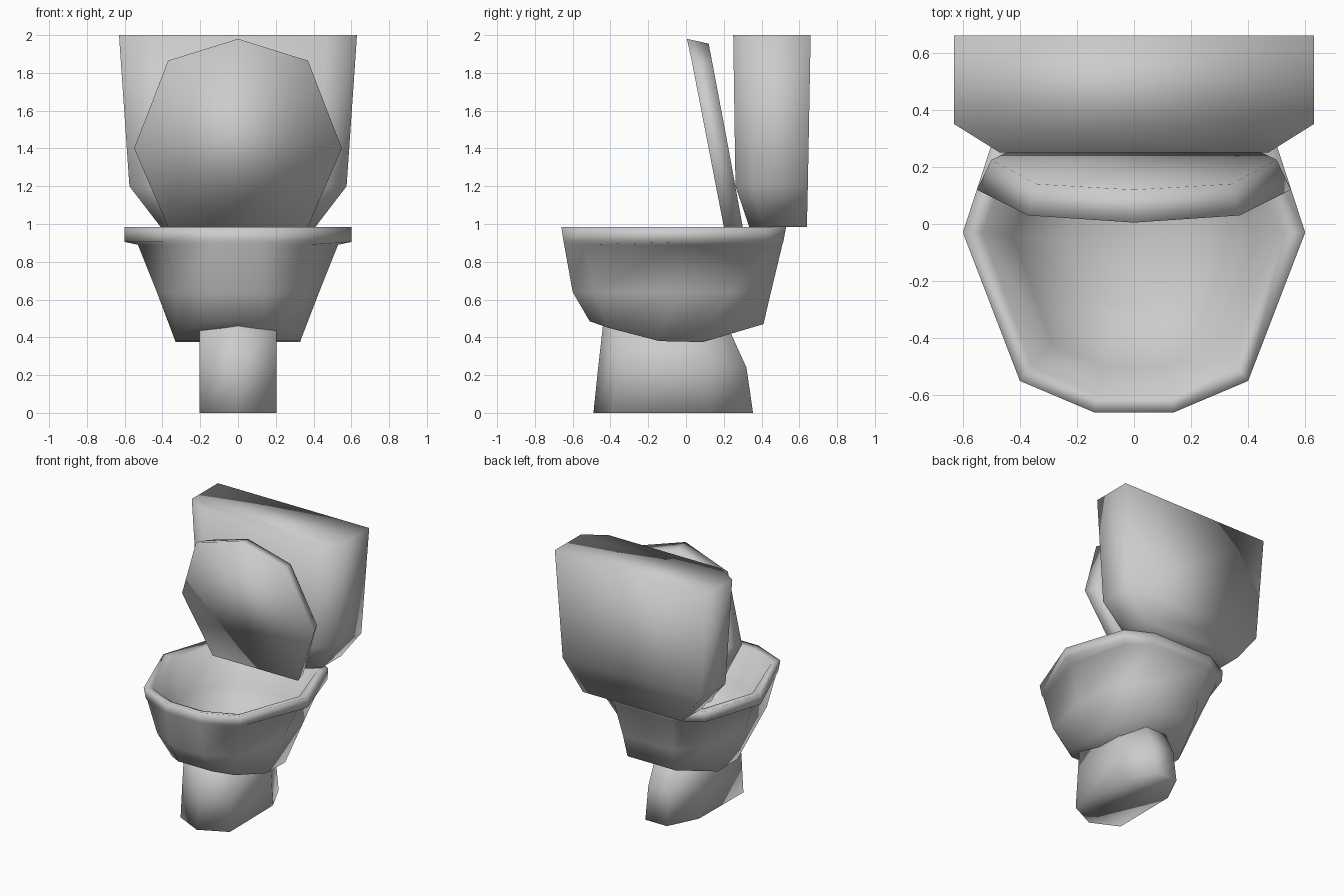
import bpy
import bmesh

cube = bpy.data.objects.get("Cube")
if cube:
    bpy.data.objects.remove(cube, do_unlink=True)

porcelain = bpy.data.materials.new("light_grey_porcelain")
porcelain.use_nodes = True
colour = (0.6, 0.6, 0.6, 1)
porcelain.diffuse_color = colour
porcelain.node_tree.nodes["Principled BSDF"].inputs["Base Color"].default_value = colour


def level(z, *points):
    """Half outline at one height."""
    return [(x, y, z) for x, y in points]


def loft(name, halves):
    """Mirror half outlines across x, join them in order and cap both ends."""
    bm = bmesh.new()
    rings = []
    for half in halves:
        full = half + [(-x, y, z) for x, y, z in reversed(half)]
        rings.append([bm.verts.new(p) for p in full])
    n = len(rings[0])
    for a, b in zip(rings, rings[1:]):
        for i in range(n):
            j = (i + 1) % n
            bm.faces.new((a[i], a[j], b[j], b[i]))
    # Caps are strips running from side to side
    for ring in (rings[0], rings[-1]):
        for i in range(n // 2 - 1):
            bm.faces.new((ring[i], ring[i + 1], ring[n - 2 - i], ring[n - 1 - i]))
    bmesh.ops.remove_doubles(bm, verts=bm.verts, dist=0.0005)
    bmesh.ops.recalc_face_normals(bm, faces=bm.faces)
    mesh = bpy.data.meshes.new(name)
    bm.to_mesh(mesh)
    bm.free()
    mesh.materials.append(porcelain)
    for face in mesh.polygons:
        face.use_smooth = True
    obj = bpy.data.objects.new(name, mesh)
    bpy.context.collection.objects.link(obj)
    return obj


# Pedestal foot
loft("pedestal", [
    level(0, (0, -.49), (.205, -.39), (.2, .13), (.09, .355)),
    level(.24, (0, -.465), (.205, -.37), (.2, .11), (.09, .32)),
    level(.46, (0, -.44), (.205, -.35), (.2, .05), (.09, .22)),
])

# Bowl: underside, outer wall, lip, then the basin inside
rim = [(.14, -.66), (.4, -.55), (.6, -.03), (.45, .43), (.25, .53)]
inner = [(.13, -.6), (.36, -.5), (.53, -.03), (.4, .36), (.22, .46)]
loft("bowl", [
    [(.14, -.51, .485), (.26, -.41, .45), (.33, -.14, .38),
     (.33, .09, .375), (.2, .41, .47)],
    level(.64, (.14, -.6), (.33, -.49), (.43, -.09), (.38, .24), (.21, .45)),
    level(.89, (.14, -.645), (.38, -.535), (.53, -.04), (.42, .4), (.24, .51)),
    level(.905, (.14, -.648), (.39, -.54), (.6, -.03), (.45, .42), (.25, .515)),
    level(.985, *rim),
    level(.97, *inner),
    level(.72, *[(x * .8, y * .8 - .02) for x, y in inner]),
    level(.56, *[(x * .45, y * .45 - .04) for x, y in inner]),
])

# Raised lid, leaning back, with a smaller rear face
lid_front = [(0, .005, 1.98), (.37, .03, 1.865), (.55, .12, 1.4), (.355, .207, .95)]
lid_back = [(0, .12, 1.955), (.34, .14, 1.85), (.5, .225, 1.4), (.33, .305, .96)]
loft("lid", [lid_front, lid_back])

# Water tank
loft("tank", [
    level(.985, (.33, .335), (.41, .41), (.41, .64)),
    level(1.2, (.42, .262), (.575, .35), (.575, .645)),
    level(2, (.47, .25), (.63, .35), (.63, .66)),
])
